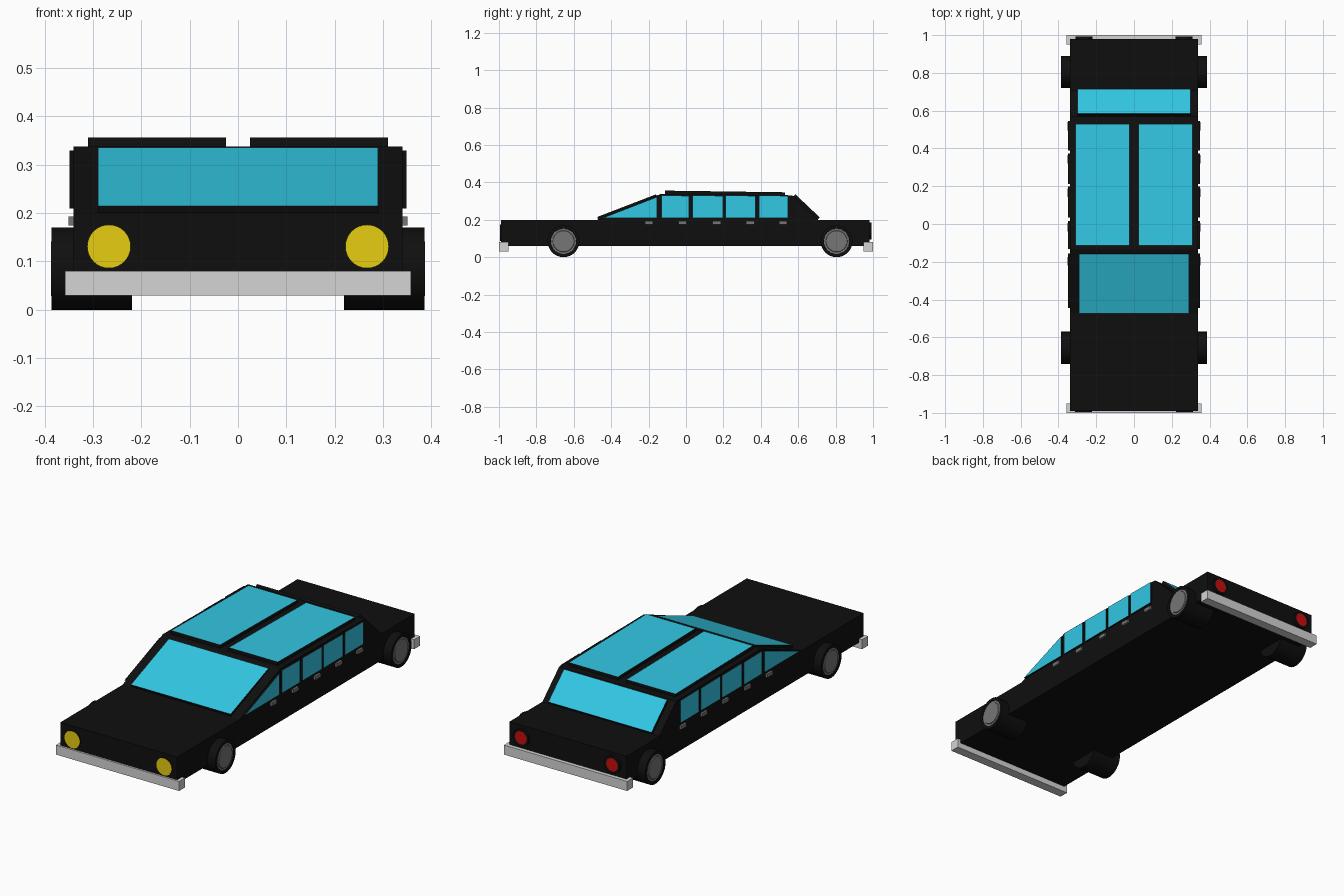
import bpy, bmesh, math
from mathutils import Vector

if "Cube" in bpy.data.objects:
    bpy.data.objects.remove(bpy.data.objects["Cube"])


def material(name, rgb):
    m = bpy.data.materials.new(name)
    m.diffuse_color = (*rgb, 1)
    m.use_nodes = True
    m.node_tree.nodes["Principled BSDF"].inputs["Base Color"].default_value = m.diffuse_color
    return m


BLACK = material("black paint", (0.0048, 0.0048, 0.0048))
GLASS = material("blue glass", (0.032, 0.578, 0.78))
CHROME = material("light grey chrome", (0.66, 0.66, 0.66))
STEEL = material("mid grey steel", (0.18, 0.18, 0.18))
YELLOW = material("yellow lamp", (0.87, 0.68, 0.006))
RED = material("red lamp", (0.58, 0.004, 0.004))


def prism(name, pts, out, depth, side, cap=None, mirror=False, insets=(), smooth=False):
    """Solid whose outer cap is pts, facing 'out', running 'depth' inward.
    insets: (thickness, depth, coloured) steps on the cap."""
    bm = bmesh.new()
    pts = [Vector(p) for p in pts]
    top = bm.faces.new([bm.verts.new(p) for p in pts])
    top.normal_update()
    if top.normal.dot(Vector(out)) < 0:
        top.normal_flip()
        top.normal_update()
    n = top.normal.copy()
    tv = list(top.verts)
    bv = [bm.verts.new(v.co - n * depth) for v in tv]
    bm.faces.new(bv[::-1])
    for i in range(len(tv)):
        j = (i + 1) % len(tv)
        bm.faces.new((tv[j], tv[i], bv[i], bv[j]))
    bm.normal_update()
    if not insets:
        top.material_index = 1 if cap else 0
    for t, d, coloured in insets:
        bmesh.ops.inset_region(bm, faces=[top], thickness=t, depth=d, use_even_offset=True)
        if coloured:
            top.material_index = 1
    me = bpy.data.meshes.new(name)
    bm.to_mesh(me)
    bm.free()
    me.materials.append(side)
    if cap:
        me.materials.append(cap)
    ob = bpy.data.objects.new(name, me)
    bpy.context.collection.objects.link(ob)
    if smooth:
        bpy.ops.object.select_all(action='DESELECT')
        ob.select_set(True)
        bpy.context.view_layer.objects.active = ob
        bpy.ops.object.shade_smooth_by_angle(angle=math.radians(30))
    if mirror:
        ob.modifiers.new("mirror", 'MIRROR').use_axis[0] = True
    return ob


def box(name, x0, x1, y0, y1, z0, z1, mat, mirror=False):
    return prism(name, [(x0, y0, z1), (x1, y0, z1), (x1, y1, z1), (x0, y1, z1)],
                 (0, 0, 1), z1 - z0, mat, mirror=mirror)


def circle(r, n=32):
    return [(r * math.cos(2 * math.pi * i / n), r * math.sin(2 * math.pi * i / n)) for i in range(n)]


# Lower body and bumpers
box("body", -0.34, 0.34, -0.99, 0.98, 0.06, 0.20, BLACK)
box("front_bumper", -0.358, 0.358, -1.0, -0.95, 0.03, 0.08, CHROME)
box("rear_bumper", -0.358, 0.358, 0.95, 1.0, 0.03, 0.08, CHROME)

# Cabin from its side profile
cabin = [(-0.485, 0.195), (-0.135, 0.338), (0.568, 0.331), (0.712, 0.195)]
prism("cabin", [(0.34, y, z) for y, z in cabin], (1, 0, 0), 0.68, BLACK)

# Windscreen, rear window and the two roof panes: black-edged plates with glass caps
for name, x0, x1, (ya, za), (yb, zb), mirror in (
        ("windscreen", -0.29, 0.29, (-0.475, 0.215), (-0.16, 0.336), False),
        ("rear_window", -0.30, 0.30, (0.585, 0.336), (0.715, 0.213), False),
        ("roof_pane", 0.025, 0.31, (-0.113, 0.356), (0.53, 0.347), True)):
    prism(name, [(x0, ya, za), (x1, ya, za), (x1, yb, zb), (x0, yb, zb)],
          (0, 0, 1), 0.018, BLACK, GLASS, mirror)

# Side windows: a front quarter pane and four door panes
X = 0.349
prism("quarter_window", [(X, -0.445, 0.21), (X, -0.155, 0.21), (X, -0.155, 0.322)],
      (1, 0, 0), 0.015, BLACK, GLASS, True)
for i, (a, b) in enumerate(((-0.132, 0.015), (0.035, 0.198), (0.212, 0.372), (0.39, 0.545))):
    prism(f"door_window_{i + 1}", [(X, a, 0.21), (X, b, 0.21), (X, b, 0.328), (X, a, 0.33)],
          (1, 0, 0), 0.015, BLACK, GLASS, True)

# Door handles
for i, y in enumerate((-0.198, -0.018, 0.165, 0.343, 0.518)):
    box(f"door_handle_{i + 1}", 0.335, 0.351, y - 0.022, y + 0.022, 0.174, 0.193, STEEL, True)

# Wheels: tyre with stepped hub face
for name, y in (("front_wheel", -0.655), ("rear_wheel", 0.805)):
    prism(name, [(0.386, y + a, 0.085 + b) for a, b in circle(0.085)], (1, 0, 0), 0.167,
          BLACK, STEEL, True,
          insets=((0.016, 0, False), (0.001, -0.003, True), (0.010, 0, True), (0.002, 0.004, True)),
          smooth=True)

# Lamps
prism("headlamp", [(0.267 + a, -0.995, 0.131 + b) for a, b in circle(0.045)], (0, -1, 0), 0.012,
      BLACK, YELLOW, True, smooth=True)
prism("tail_lamp", [(0.265 + a, 0.993, 0.14 + b) for a, b in circle(0.045)], (0, 1, 0), 0.02,
      BLACK, RED, True, insets=((0.010, 0, False), (0.001, 0, True)), smooth=True)
